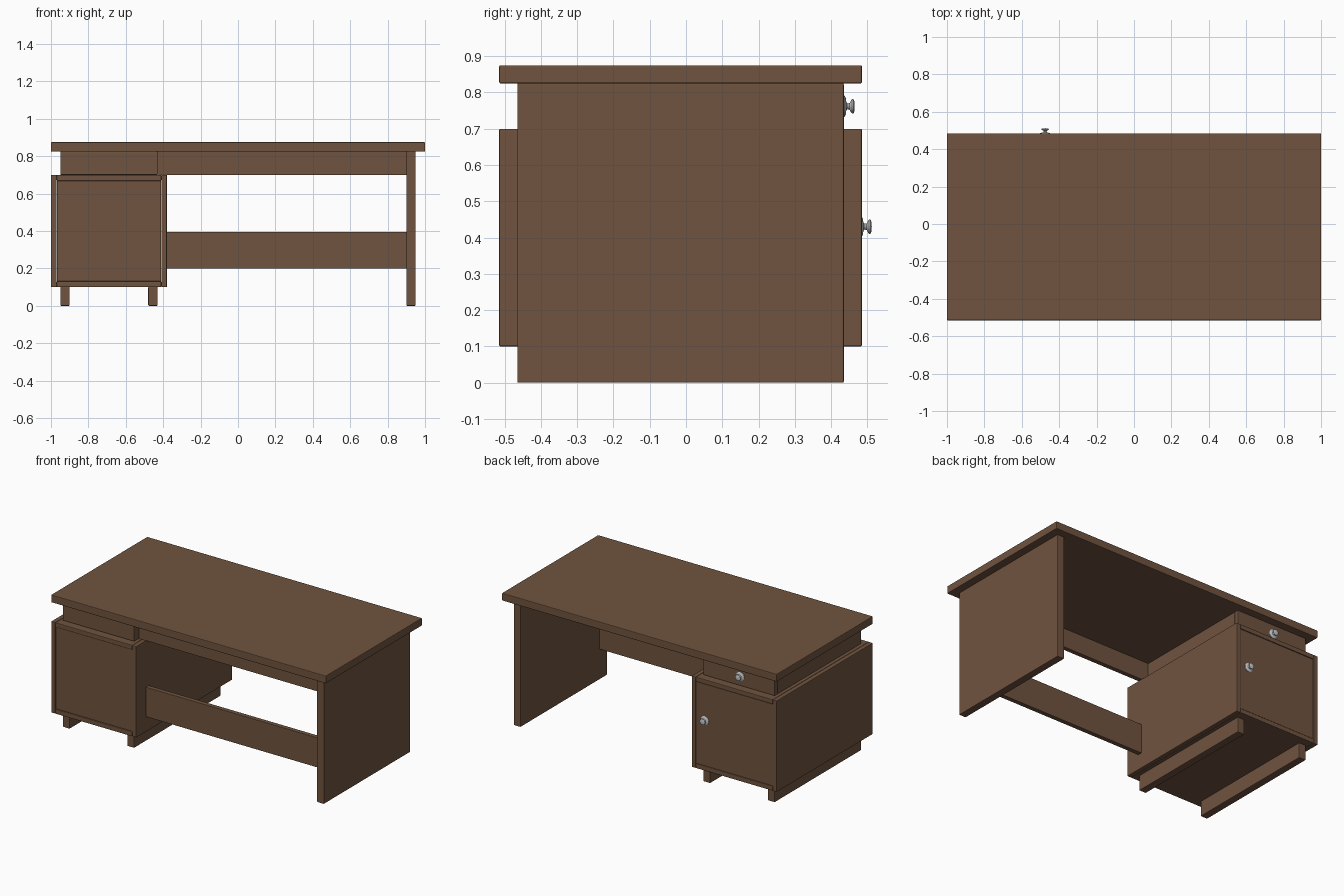
import bpy, bmesh, math
from mathutils import Matrix

if "Cube" in bpy.data.objects:
    bpy.data.objects.remove(bpy.data.objects["Cube"])


def material(name, rgb):
    m = bpy.data.materials.new(name)
    m.diffuse_color = (*rgb, 1)
    m.use_nodes = True
    m.node_tree.nodes["Principled BSDF"].inputs["Base Color"].default_value = m.diffuse_color
    return m


WOOD = material("brown wood", (0.16, 0.087, 0.05))
METAL = material("grey metal", (0.55, 0.56, 0.58))


def link(name, bm, mat):
    me = bpy.data.meshes.new(name)
    bm.to_mesh(me)
    bm.free()
    ob = bpy.data.objects.new(name, me)
    bpy.context.collection.objects.link(ob)
    me.materials.append(mat)
    return ob


def board(name, x, y, z, bevel=0.004):
    """Board between the given x, y and z limits with softened edges."""
    bm = bmesh.new()
    bmesh.ops.create_cube(bm, size=1)
    for v in bm.verts:
        for i, (a, b) in enumerate((x, y, z)):
            v.co[i] = a if v.co[i] < 0 else b
    bmesh.ops.bevel(bm, geom=bm.edges[:], offset=bevel, segments=2,
                    profile=0.5, affect='EDGES')
    return link(name, bm, WOOD)


def knob(name, x, y, z):
    """Turned knob pointing to +y."""
    profile = [(0, 0), (0.029, 0), (0.029, 0.002), (0.024, 0.005), (0.011, 0.007),
               (0.008, 0.011), (0.009, 0.016), (0.017, 0.020), (0.020, 0.023),
               (0.019, 0.027), (0.014, 0.029), (0, 0.030)]
    bm = bmesh.new()
    vs = [bm.verts.new((r, h, 0)) for r, h in profile]
    es = [bm.edges.new(p) for p in zip(vs, vs[1:])]
    bmesh.ops.spin(bm, geom=vs + es, cent=(0, 0, 0), axis=(0, 1, 0),
                   angle=math.tau, steps=24, use_duplicate=False)
    bmesh.ops.remove_doubles(bm, verts=bm.verts[:], dist=1e-5)
    bmesh.ops.recalc_face_normals(bm, faces=bm.faces[:])
    bmesh.ops.transform(bm, matrix=Matrix.Translation((x, y, z)), verts=bm.verts[:])
    ob = link(name, bm, METAL)
    bpy.ops.object.select_all(action='DESELECT')
    ob.select_set(True)
    bpy.context.view_layer.objects.active = ob
    bpy.ops.object.shade_smooth_by_angle(angle=math.radians(40))


OUTER = (-0.515, 0.485)   # depth of top and cabinet
INNER = (-0.465, 0.435)   # depth of supports and drawer

# Desktop, leg panel and the two long rails
board("desktop", (-1, 1), OUTER, (0.825, 0.875))
board("leg_panel", (0.90, 0.95), INNER, (0, 0.826))
board("upper_rail", (-0.431, 0.901), (-0.415, -0.385), (0.70, 0.826), 0.002)
board("lower_rail", (-0.381, 0.901), (-0.415, -0.385), (0.20, 0.395), 0.002)

# Cabinet made of four panels
for side, x0 in (("left", -1.0), ("right", -0.41)):
    board("cabinet_side_" + side, (x0, x0 + 0.03), OUTER, (0.10, 0.70))
for part, z0 in (("bottom", 0.10), ("top", 0.67)):
    board("cabinet_" + part, (-0.97, -0.41), OUTER, (z0, z0 + 0.03))

# Slightly recessed cabinet closures
board("cabinet_front_panel", (-0.969, -0.411), (-0.510, -0.485), (0.131, 0.669), 0.002)
board("cabinet_door", (-0.969, -0.411), (0.455, 0.482), (0.131, 0.669), 0.002)

# Drawer between cabinet and desktop
board("drawer_box", (-0.95, -0.43), (INNER[0], 0.405), (0.70, 0.825))
board("drawer_front", (-0.95, -0.43), (0.405, INNER[1]), (0.70, 0.825))

# Foot runners
for side, x0 in (("left", -0.95), ("right", -0.48)):
    board("foot_runner_" + side, (x0, x0 + 0.05), INNER, (0, 0.101))

# Knobs on the back
knob("door_knob", -0.475, 0.482, 0.43)
knob("drawer_knob", -0.70, 0.435, 0.762)
